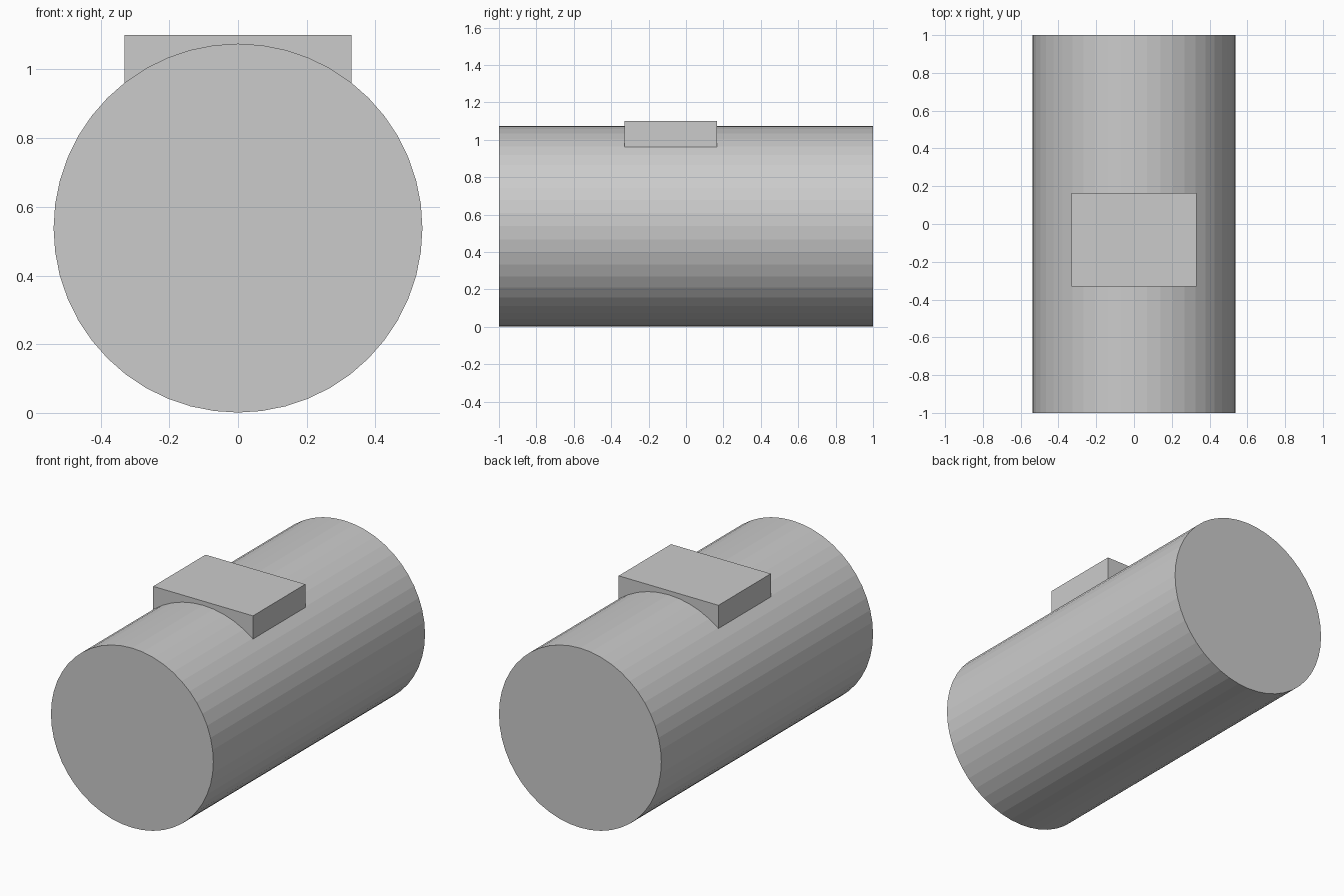
import bpy
import math

if "Cube" in bpy.data.objects:
    bpy.data.objects.remove(bpy.data.objects["Cube"])

RADIUS = 0.537
CENTRE_Z = 0.538

# Main drum, lying along y, flat-shaded with 48 sides
bpy.ops.mesh.primitive_cylinder_add(
    vertices=48, radius=RADIUS, depth=2.0,
    location=(0, 0, CENTRE_Z), rotation=(math.radians(90), 0, 0))
bpy.context.object.name = "drum"


def add_box(name, lo, hi):
    centre = [(a + b) / 2 for a, b in zip(lo, hi)]
    bpy.ops.mesh.primitive_cube_add(size=1, location=centre)
    box = bpy.context.object
    box.name = name
    box.scale = [b - a for a, b in zip(lo, hi)]
    bpy.ops.object.transform_apply(location=False, rotation=False, scale=True)
    return box


# Raised block seated on top of the drum
add_box("top_block", (-0.33, -0.33, 0.95), (0.33, 0.165, 1.10))
